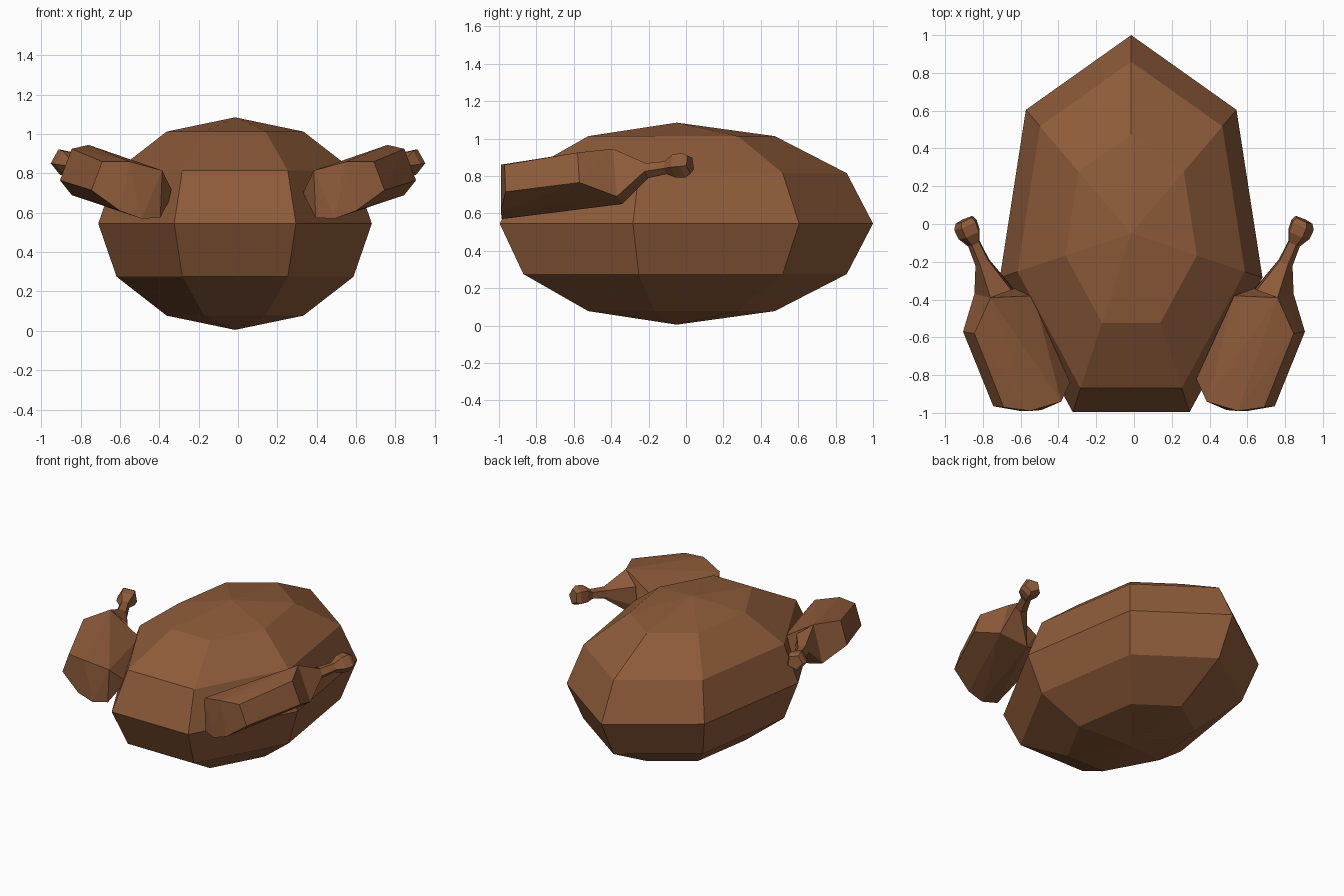
import bpy, bmesh
from math import cos, sin, pi, radians
from mathutils import Vector

if "Cube" in bpy.data.objects:
    bpy.data.objects.remove(bpy.data.objects["Cube"])

mat = bpy.data.materials.new("roast_brown")
mat.diffuse_color = (0.27, 0.105, 0.042, 1)
mat.use_nodes = True
mat.node_tree.nodes["Principled BSDF"].inputs["Base Color"].default_value = mat.diffuse_color


def finish(bm, name):
    bmesh.ops.recalc_face_normals(bm, faces=bm.faces)
    me = bpy.data.meshes.new(name)
    bm.to_mesh(me)
    bm.free()
    me.materials.append(mat)
    ob = bpy.data.objects.new(name, me)
    bpy.context.collection.objects.link(ob)
    return ob


def bridge(bm, a, b):
    n = len(a)
    for i in range(n):
        bm.faces.new((a[i], a[(i + 1) % n], b[(i + 1) % n], b[i]))


# Body: seven-sided, six-ring squashed sphere with its point at the back
bm = bmesh.new()
bmesh.ops.create_uvsphere(bm, u_segments=7, v_segments=6, radius=1)
far = max(bm.verts, key=lambda v: v.co.xy.length)
turn = pi / 2 - max((v for v in bm.verts if abs(v.co.z) < 0.01),
                    key=lambda v: v.co.x).co.xy.to_3d().to_2d().angle_signed(Vector((1, 0)))
for v in bm.verts:
    x, y, z = v.co
    c, s = cos(turn), sin(turn)
    v.co = (-0.015 + 0.713 * (x * c - y * s),
            -0.05 + 1.05 * (x * s + y * c), 0.545 + 0.54 * z)
finish(bm, "body")

# Thigh: faceted block
thigh = [(.385, -.94, .815), (.33, -.82, .70), (.395, -.94, .575), (.49, -.985, .57),
         (.60, -.99, .61), (.745, -.965, .715), (.69, -.97, .86), (.55, -.99, .86),
         (.845, -.58, .925), (.905, -.57, .765), (.76, -.39, .945), (.845, -.37, .69),
         (.64, -.34, .65), (.53, -.38, .80), (.55, -.37, .68)]
# Shank: root ring on the thigh, then (centre, radius) of each following ring
root = [(.76, -.39, .945), (.845, -.37, .69), (.64, -.34, .65),
        (.64, -.345, .72), (.65, -.35, .86)]
rings = [((.80, -.205, .83), .043), ((.845, -.105, .845), .036),
         ((.868, -.055, .855), .066), ((.888, -.005, .86), .070), ((.897, .022, .862), .052)]
axis = Vector((.4, .9, .12)).normalized()
u = axis.cross(Vector((0, 0, 1))).normalized()
w = u.cross(axis)

for side, name in ((1, "right_drumstick"), (-1, "left_drumstick")):
    bm = bmesh.new()
    hull = bmesh.ops.convex_hull(bm, input=[bm.verts.new(p) for p in thigh])
    loose = [v for v in bm.verts if not v.link_faces]
    bmesh.ops.delete(bm, geom=loose, context='VERTS')
    prev = [bm.verts.new(p) for p in root]
    for centre, r in rings:
        cur = []
        for i in range(5):
            a = radians(65 - 72 * i)
            cur.append(bm.verts.new(Vector(centre) + r * (u * cos(a) + w * sin(a))))
        bridge(bm, prev, cur)
        prev = cur
    bm.faces.new(prev)
    for v in bm.verts:
        v.co.x *= side
    finish(bm, name)
